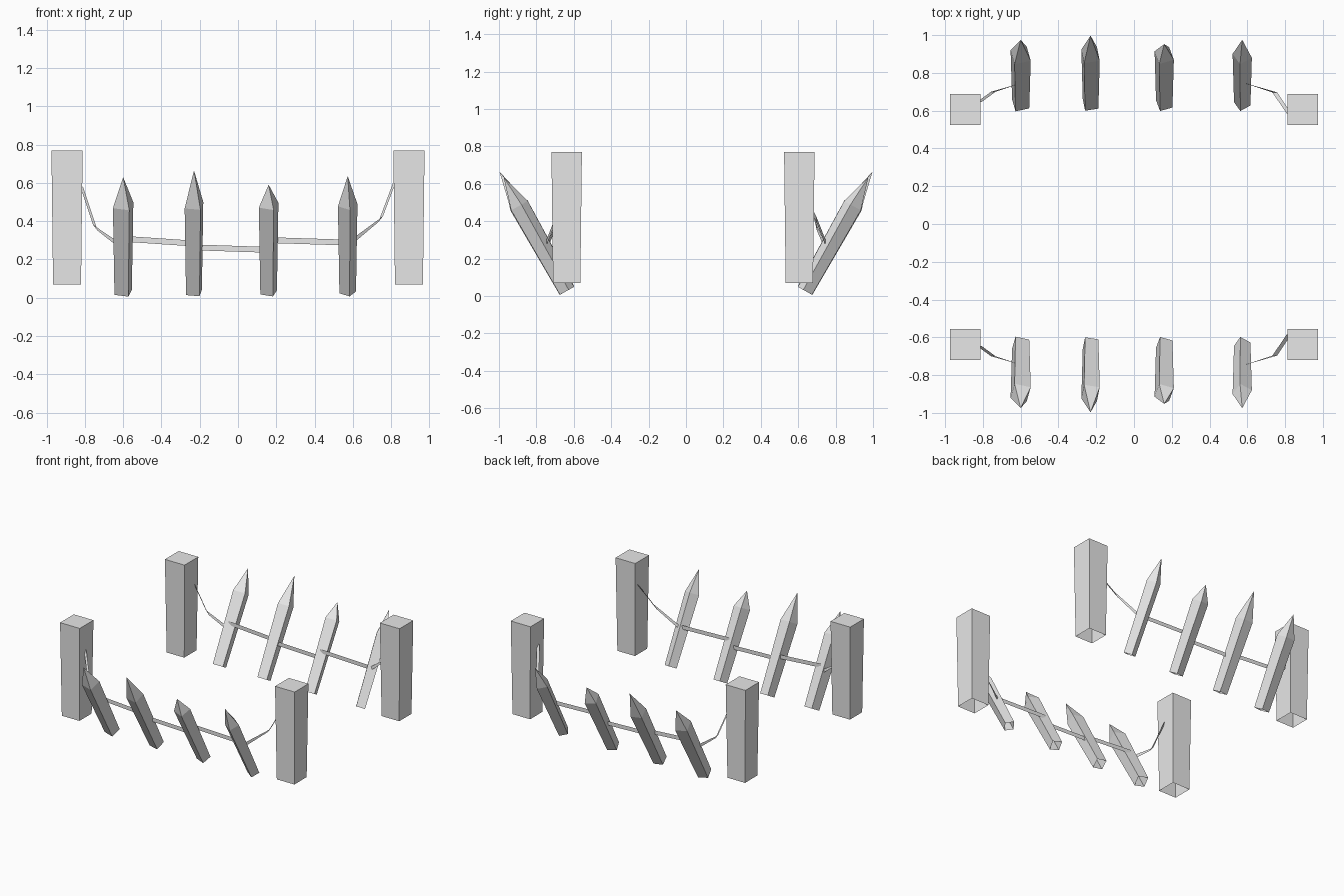
import bpy, bmesh, math
from mathutils import Vector, Matrix

cube = bpy.data.objects.get("Cube")
if cube:
    bpy.data.objects.remove(cube)

grey = bpy.data.materials.new("plain grey")
grey.use_nodes = True
grey.diffuse_color = (0.8, 0.8, 0.8, 1)
grey.node_tree.nodes["Principled BSDF"].inputs["Base Color"].default_value = (0.8, 0.8, 0.8, 1)


def finish(bm, name):
    mesh = bpy.data.meshes.new(name)
    bm.to_mesh(mesh)
    bm.free()
    mesh.materials.append(grey)
    obj = bpy.data.objects.new(name, mesh)
    bpy.context.collection.objects.link(obj)
    return obj


def square(bm, size, z, turn=0):
    """Ring of four vertices centred on the local axis."""
    rot = Matrix.Rotation(turn, 3, 'Z')
    corners = [(-1, -1), (1, -1), (1, 1), (-1, 1)]
    return [bm.verts.new(rot @ Vector((x * size / 2, y * size / 2, z))) for x, y in corners]


def walls(bm, low, high):
    for i in range(4):
        j = (i + 1) % 4
        bm.faces.new((low[i], low[j], high[j], high[i]))


# Corner post: open underneath, slightly wider at the top
def post(name, x, y):
    bm = bmesh.new()
    low, high = square(bm, 0.146, 0.07), square(bm, 0.163, 0.77)
    walls(bm, low, high)
    bm.faces.new(high)
    bmesh.ops.translate(bm, verts=bm.verts, vec=(x, y, 0))
    finish(bm, name)


# Sharpened stake leaning from its foot to its tip
def stake(name, x, side, tip_y, tip_z, turn, size):
    foot, tip = Vector((x, side * 0.636, 0.028)), Vector((x, side * tip_y, tip_z))
    length = (tip - foot).length
    shoulder = length * 0.455 / (tip_z - 0.028)
    bm = bmesh.new()
    angle = math.radians(turn) * side
    low, high = square(bm, size * 0.85, 0, angle), square(bm, size, shoulder, angle)
    point = bm.verts.new((0, 0, length))
    walls(bm, low, high)
    for i in range(4):
        bm.faces.new((high[i], high[(i + 1) % 4], point))
    lean = math.atan2(side * (tip_y - 0.636), tip_z - 0.028)
    bm.transform(Matrix.Translation(foot) @ Matrix.Rotation(-lean, 4, 'X'))
    finish(bm, name)


# Flat rope strip following a path
def rope(name, path, side):
    bm = bmesh.new()
    half = 0.015
    pairs = []
    for x, y, z in path:
        steep = 0.012 if abs(x) > 0.7 else 0
        lean = math.copysign(steep, x)
        pairs.append((bm.verts.new((x - lean, side * y, z - half)),
                      bm.verts.new((x + lean, side * y, z + half))))
    for a, b in zip(pairs, pairs[1:]):
        bm.faces.new((a[0], b[0], b[1], a[1]))
    finish(bm, name)


# x, tip distance, tip height, twist, thickness
stakes = [(-0.6, 0.975, 0.63, 14, 0.088), (-0.23, 0.997, 0.665, 10, 0.084),
          (0.16, 0.952, 0.59, 18, 0.081), (0.573, 0.975, 0.635, 32, 0.074)]
ropes = [[(-0.82, 0.645, 0.59), (-0.745, 0.7, 0.365), (-0.6, 0.745, 0.26)],
         [(-0.6, 0.745, 0.308), (-0.23, 0.745, 0.283)],
         [(-0.23, 0.745, 0.263), (0.16, 0.745, 0.25)],
         [(0.16, 0.745, 0.301), (0.573, 0.745, 0.288)],
         [(0.573, 0.75, 0.275), (0.745, 0.697, 0.41), (0.82, 0.585, 0.61)]]

for row, side, post_y in (("front", -1, -0.638), ("back", 1, 0.606)):
    for end, sx in (("right", -1), ("left", 1)):
        post(f"{row}_{end}_post", sx * 0.893, post_y)
    for i, (x, ty, tz, turn, size) in enumerate(stakes, 1):
        stake(f"{row}_stake_{i}", x, side, ty, tz, turn, size)
    for i, path in enumerate(ropes, 1):
        rope(f"{row}_rope_{i}", path, side)
